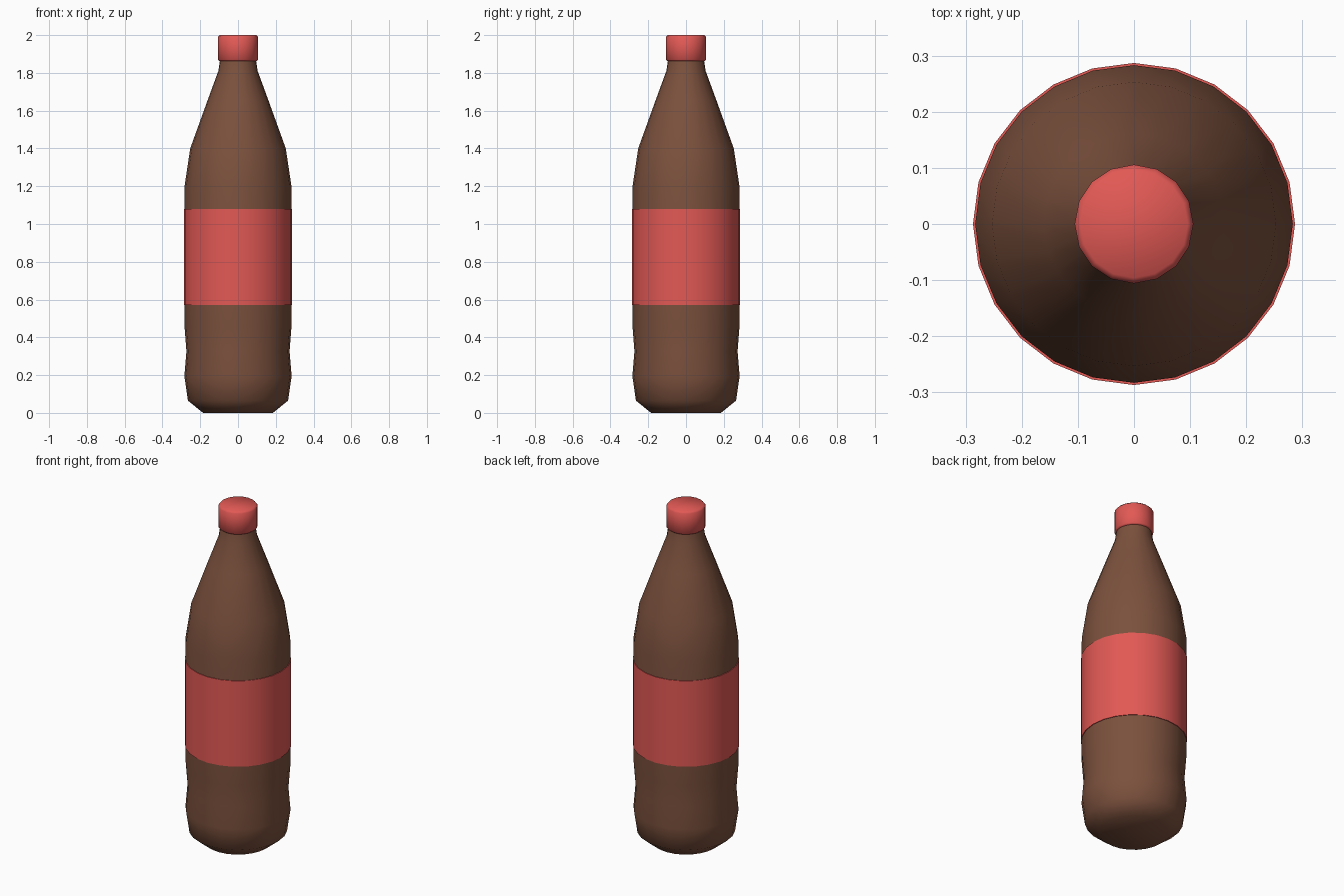
import bpy, bmesh, math

if "Cube" in bpy.data.objects:
    bpy.data.objects.remove(bpy.data.objects["Cube"])


def material(name, color):
    m = bpy.data.materials.new(name)
    m.diffuse_color = (*color, 1)
    m.use_nodes = True
    m.node_tree.nodes["Principled BSDF"].inputs["Base Color"].default_value = m.diffuse_color
    return m


def lathe(name, profile, sides, mat, angle, caps=True):
    """Revolve (radius, height) points around z, optionally closing both ends."""
    bm = bmesh.new()
    rings = []
    for r, z in profile:
        rings.append([bm.verts.new((r * math.cos(2 * math.pi * i / sides),
                                    r * math.sin(2 * math.pi * i / sides), z))
                      for i in range(sides)])
    for low, high in zip(rings, rings[1:]):
        for i in range(sides):
            j = (i + 1) % sides
            bm.faces.new((low[i], low[j], high[j], high[i]))
    if caps:
        bm.faces.new(rings[0][::-1])
        bm.faces.new(rings[-1])
    mesh = bpy.data.meshes.new(name)
    bm.to_mesh(mesh)
    bm.free()
    obj = bpy.data.objects.new(name, mesh)
    bpy.context.collection.objects.link(obj)
    mesh.materials.append(mat)
    bpy.ops.object.select_all(action='DESELECT')
    obj.select_set(True)
    bpy.context.view_layer.objects.active = obj
    bpy.ops.object.shade_smooth_by_angle(angle=math.radians(angle))
    return obj


brown = material("brown", (0.20, 0.082, 0.047))
red = material("red", (0.76, 0.10, 0.09))

# Bottle body with pinched waist, tapered shoulder and short neck
lathe("bottle_body", [
    (0.185, 0.0), (0.265, 0.065), (0.284, 0.195), (0.273, 0.325),
    (0.283, 0.455), (0.283, 1.20), (0.253, 1.40), (0.161, 1.655),
    (0.104, 1.81), (0.095, 1.87)], 24, brown, 60)

# Wrapped label band
lathe("label", [(0.282, 0.57), (0.287, 0.57), (0.287, 1.08), (0.282, 1.08)],
      24, red, 40, caps=False)

# Screw cap with softened rims
lathe("cap", [(0.098, 1.863), (0.106, 1.87), (0.106, 1.99), (0.096, 2.0)],
      16, red, 50)
